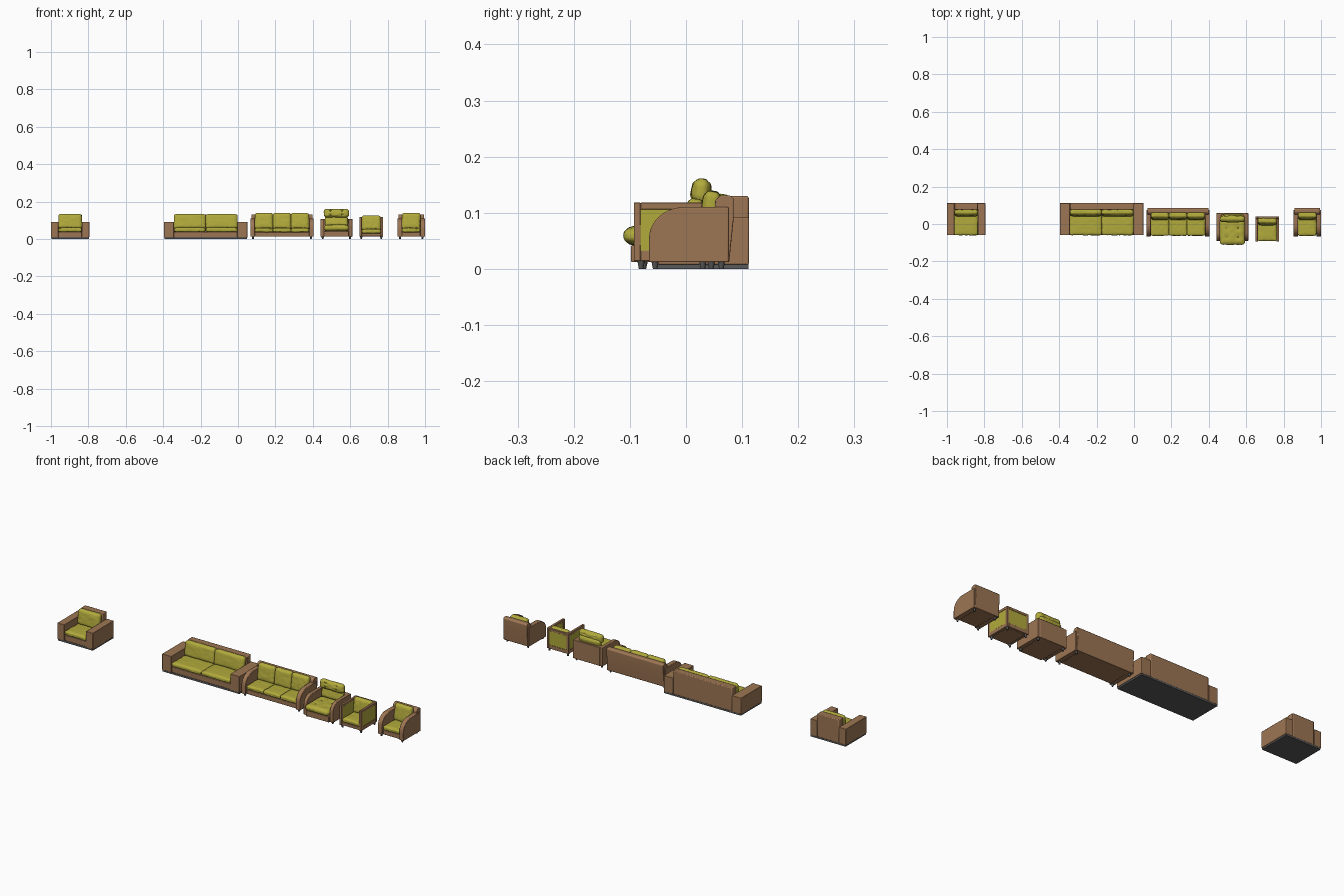
import bpy, bmesh, math
from mathutils import Vector, Matrix, noise

old = bpy.data.objects.get("Cube")
if old:
    bpy.data.objects.remove(old)


def material(name, rgb):
    m = bpy.data.materials.new(name)
    m.use_nodes = True
    m.diffuse_color = (*rgb, 1)
    m.node_tree.nodes["Principled BSDF"].inputs["Base Color"].default_value = (*rgb, 1)
    return m


BROWN = material("brown leather", (0.34, 0.18, 0.088))
GREEN = material("olive fabric", (0.44, 0.40, 0.045))
GREY = material("dark grey", (0.1, 0.1, 0.1))


def finish(bm, name, mat, bevel=0.0, smooth=True):
    bmesh.ops.recalc_face_normals(bm, faces=bm.faces)
    mesh = bpy.data.meshes.new(name)
    bm.to_mesh(mesh)
    bm.free()
    mesh.materials.append(mat)
    ob = bpy.data.objects.new(name, mesh)
    bpy.context.collection.objects.link(ob)
    if bevel:
        mod = ob.modifiers.new("soft edges", 'BEVEL')
        mod.width = bevel
        mod.segments = 2
        mod.limit_method = 'ANGLE'
    if smooth:
        bpy.ops.object.select_all(action='DESELECT')
        ob.select_set(True)
        bpy.context.view_layer.objects.active = ob
        bpy.ops.object.shade_smooth_by_angle(angle=math.radians(40))
    return ob


def box(name, xs, ys, zs, mat=BROWN, bevel=0.002):
    bm = bmesh.new()
    bmesh.ops.create_cube(bm, size=1)
    for v in bm.verts:
        v.co = [(a + b) / 2 + (b - a) * c for (a, b), c in zip((xs, ys, zs), v.co)]
    return finish(bm, name, mat, bevel)


def prism(name, xs, profile, mat=BROWN, bevel=0.002):
    """Extrude a side profile of (y, z) points across x."""
    bm = bmesh.new()
    face = bm.faces.new([bm.verts.new((xs[0], y, z)) for y, z in profile])
    new = bmesh.ops.extrude_face_region(bm, geom=[face])["geom"]
    bmesh.ops.translate(bm, vec=(xs[1] - xs[0], 0, 0),
                        verts=[g for g in new if isinstance(g, bmesh.types.BMVert)])
    return finish(bm, name, mat, bevel)


def cushion(name, center, size, lean=0, axis=2, radius=0.009, buttons=()):
    """Padded block, thick along one axis, with optional buttoned dimples."""
    bm = bmesh.new()
    bmesh.ops.create_cube(bm, size=2)
    bmesh.ops.subdivide_edges(bm, edges=bm.edges[:], cuts=15, use_grid_fill=True)
    half = Vector(size) / 2
    flat = [i for i in range(3) if i != axis]
    turn = Matrix.Rotation(math.radians(lean), 3, 'X')
    r = min(radius, min(half) * 0.95)
    for v in bm.verts:
        u, w = v.co[flat[0]], v.co[flat[1]]
        p = Vector(a * b for a, b in zip(v.co, half))
        core = Vector(max(-h + r, min(h - r, c)) for c, h in zip(p, half))
        if (p - core).length > 1e-7:
            p = core + (p - core).normalized() * r
        puff = 0.8 + 0.2 * (1 - u ** 4) * (1 - w ** 4)
        for bu, bw in buttons:
            puff -= 0.3 * math.exp(-((u - bu) ** 2 + (w - bw) ** 2) / 0.03)
        p[axis] *= puff
        q = turn @ p + Vector(center)
        v.co = q + 0.0015 * noise.noise_vector(q * 60)
    finish(bm, name, GREEN)
    # buttons sit in the dimples on the visible side
    side = 1 if axis == 2 else -1
    for bu, bw in buttons:
        p = Vector((0, 0, 0))
        p[flat[0]], p[flat[1]] = bu * half[flat[0]], bw * half[flat[1]]
        p[axis] = side * half[axis] * 0.72
        bm = bmesh.new()
        bmesh.ops.create_uvsphere(bm, u_segments=10, v_segments=6, radius=0.003)
        bmesh.ops.translate(bm, vec=turn @ p + Vector(center), verts=bm.verts)
        finish(bm, name + "_button", GREEN)


def feet(name, xs, ys, height=0.016):
    for x in xs:
        for y in ys:
            bm = bmesh.new()
            bmesh.ops.create_cone(bm, cap_ends=True, segments=12, radius1=0.004,
                                  radius2=0.007, depth=height)
            bmesh.ops.translate(bm, vec=(x, y, height / 2), verts=bm.verts)
            finish(bm, name + "_foot", GREY)


def seats(name, x0, x1, count, y_front, y_back, z0, z1, top, back_y):
    """Row of seat cushions with leaning back cushions."""
    w = (x1 - x0) / count
    for i in range(count):
        x = x0 + w * (i + 0.5)
        cushion(name + "_seat_cushion", (x, (y_front + y_back) / 2, (z0 + z1) / 2),
                (w, y_back - y_front, z1 - z0))
        cushion(name + "_back_cushion", (x, back_y, (z1 + top) / 2 - 0.003),
                (w, 0.034, top - z1 + 0.008), lean=-9, axis=1, radius=0.012)


def block_sofa(name, x0, x1, arm, count):
    """Square sofa with low wide arms on a dark plinth."""
    a, b = x0 + arm, x1 - arm
    box(name + "_plinth", (x0 + .002, x1 - .002), (-.058, .111), (0, .01), GREY, 0)
    for xs in ((x0, a), (b, x1)):
        box(name + "_arm", xs, (-.06, .112), (.008, .092))
    box(name + "_base", (a, b), (-.056, .09), (.008, .038))
    box(name + "_back", (a, b), (.076, .112), (.008, .13), bevel=.004)
    seats(name, a, b, count, -.06, .055, .036, .062, .132, .06)


def arm_profile(y0, y1, z0, z1, ry, rz):
    arc = [(y0 + ry - ry * math.cos(t), z1 - rz + rz * math.sin(t))
           for t in (math.pi / 2 * i / 10 for i in range(11))]
    return [(y1, z0), (y0, z0)] + arc + [(y1, z1)]


def curved_sofa(name, x0, x1, arm, count):
    """Sofa with quarter round arms, a leaning back and short feet."""
    a, b = x0 + arm, x1 - arm
    for xs in ((x0, a), (b, x1)):
        prism(name + "_arm", xs, arm_profile(-.066, .076, .012, .11, .062, .056))
    box(name + "_base", (a, b), (-.058, .07), (.012, .036))
    prism(name + "_back", (x0 + .005, x1 - .005),
          [(.045, .012), (.077, .012), (.085, .09), (.085, .125),
           (.078, .131), (.062, .131), (.052, .122)])
    seats(name, a, b, count, -.063, .045, .034, .06, .138, .042)
    feet(name, (x0 + .014, x1 - .014), (-.055, .063))


block_sofa("square_armchair", -1, -.795, .04, 1)
block_sofa("square_sofa", -.396, .05, .053, 2)
curved_sofa("curved_sofa", .066, .404, .024, 3)
curved_sofa("curved_armchair", .852, 1, .025, 1)

# Recliner with a tufted seat and headrest
for xs in ((.441, .46), (.592, .611)):
    prism("recliner_arm", xs, arm_profile(-.09, .058, .012, .108, .045, .045))
box("recliner_base", (.46, .592), (-.098, .05), (.012, .042))
box("recliner_back", (.455, .597), (.035, .06), (.012, .108))
cushion("recliner_seat", (.526, -.042, .059), (.134, .138, .036), radius=.016,
        buttons=[(u, w) for u in (-.45, .45) for w in (-.4, .3)])
cushion("recliner_lumbar", (.526, .034, .102), (.122, .03, .068), lean=-14,
        axis=1, radius=.012)
cushion("recliner_headrest", (.526, .027, .138), (.136, .036, .046), lean=-6,
        axis=1, radius=.016, buttons=[(u, w) for u in (-.45, .45) for w in (-.4, .4)])
feet("recliner", (.453, .599), (-.075, .045), .014)

# Framed armchair with fabric side and back panels
X0, X1, Y0, Y1, Z0, Z1, T = .65, .775, -.093, .04, .014, .118, .012
for xs in ((X0, X0 + T), (X1 - T, X1)):
    for ys in ((Y0, Y0 + T), (Y1 - T, Y1)):
        box("framed_chair_post", xs, ys, (Z0, Z1), bevel=.001)
    for zs in ((Z0, .033), (Z1 - T, Z1)):
        box("framed_chair_side_rail", xs, (Y0 + T, Y1 - T), zs, bevel=.001)
    box("framed_chair_side_panel", (xs[0] + .002, xs[1] - .002),
        (Y0 + T, Y1 - T), (.033, Z1 - T), GREEN, 0)
for zs in ((Z0, .033), (Z1 - T, Z1)):
    box("framed_chair_back_rail", (X0 + T, X1 - T), (Y1 - T, Y1), zs, bevel=.001)
box("framed_chair_back_panel", (X0 + T, X1 - T), (Y1 - T + .002, Y1 - .002),
    (.033, Z1 - T), GREEN, 0)
box("framed_chair_base", (X0 + T, X1 - T), (Y0 + .004, Y1 - T), (Z0, .03))
seats("framed_chair", X0 + T, X1 - T, 1, Y0 + .002, .012, .028, .054, .124, .013)
feet("framed_chair", (X0 + .009, X1 - .009), (-.08, .03))
